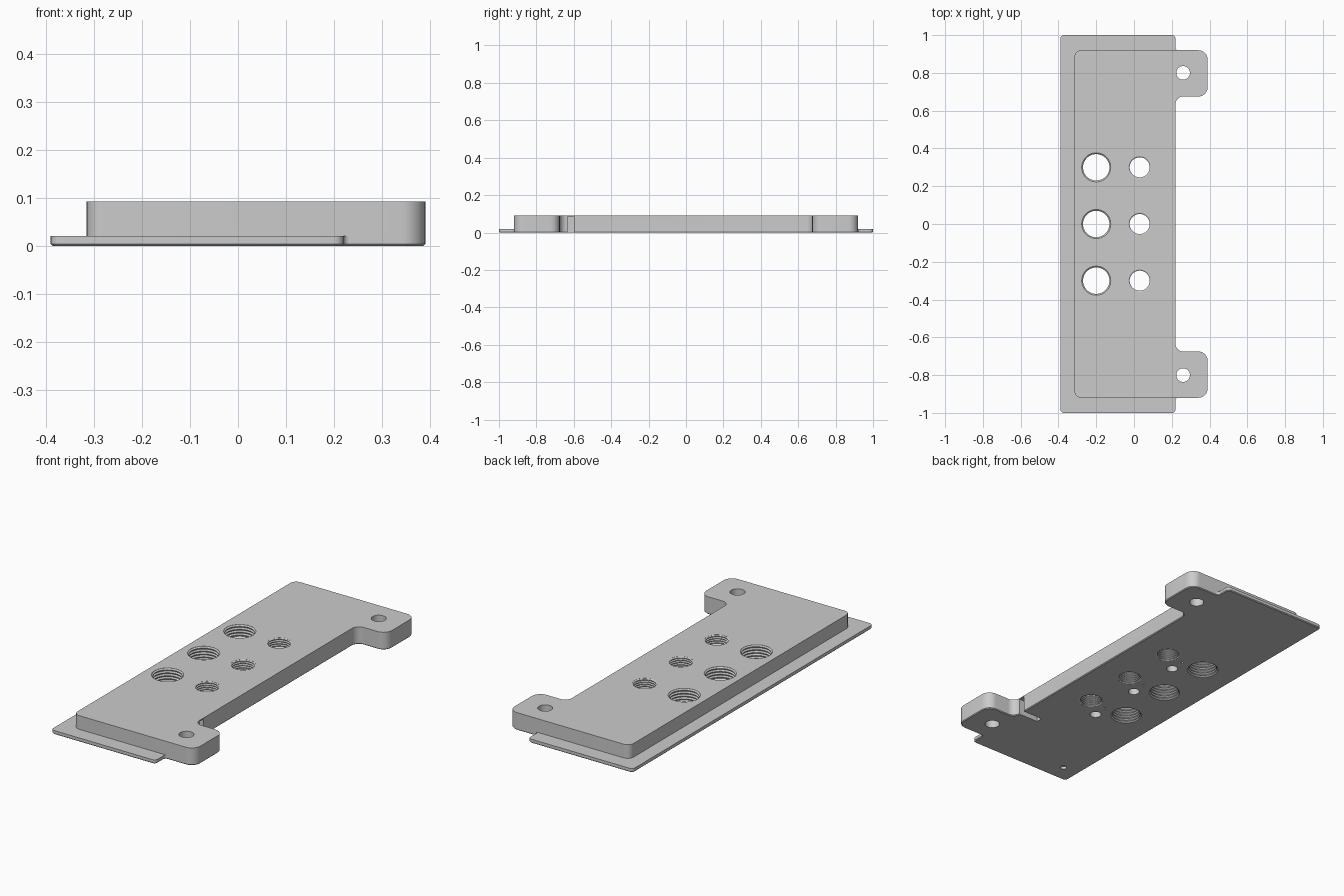
import bpy, bmesh, math
from mathutils import Vector

cube = bpy.data.objects.get("Cube")
if cube:
    bpy.data.objects.remove(cube, do_unlink=True)

grey = bpy.data.materials.new("plain grey")
grey.use_nodes = True
grey.diffuse_color = (0.6, 0.6, 0.6, 1)
grey.node_tree.nodes["Principled BSDF"].inputs["Base Color"].default_value = (0.6, 0.6, 0.6, 1)

BASE_TOP, TOP = 0.02, 0.092


def rounded_outline(corners, steps=10):
    """Fillet each right-angled corner (x, y, radius) of a closed outline."""
    points = []
    for i, (x, y, r) in enumerate(corners):
        p = Vector((x, y))
        before = (Vector(corners[i - 1][:2]) - p).normalized()
        after = (Vector(corners[(i + 1) % len(corners)][:2]) - p).normalized()
        center = p + (before + after) * r
        for k in range(steps + 1):
            t = math.pi / 2 * k / steps
            points.append(center - after * r * math.cos(t) - before * r * math.sin(t))
    return points


def mirrored(half):
    return half + [(x, -y, r) for x, y, r in reversed(half)]


def to_object(bm, name):
    bmesh.ops.recalc_face_normals(bm, faces=bm.faces)
    mesh = bpy.data.meshes.new(name)
    bm.to_mesh(mesh)
    bm.free()
    mesh.materials.append(grey)
    obj = bpy.data.objects.new(name, mesh)
    bpy.context.collection.objects.link(obj)
    return obj


def prism(name, outline, z0, z1, chamfer=0):
    bm = bmesh.new()
    face = bm.faces.new([bm.verts.new((p.x, p.y, z0)) for p in outline])
    rim = list(face.edges)
    grown = bmesh.ops.extrude_face_region(bm, geom=[face], use_keep_orig=True)["geom"]
    bmesh.ops.translate(bm, vec=(0, 0, z1 - z0),
                        verts=[g for g in grown if isinstance(g, bmesh.types.BMVert)])
    bmesh.ops.recalc_face_normals(bm, faces=bm.faces)
    if chamfer:
        bmesh.ops.bevel(bm, geom=rim, offset=chamfer, segments=1, affect='EDGES')
    return to_object(bm, name)


def lathe(bm, x, y, profile, sides=48):
    """Closed turned solid from (radius, z) pairs."""
    rings = [[bm.verts.new((x + r * math.cos(2 * math.pi * k / sides),
                            y + r * math.sin(2 * math.pi * k / sides), z))
              for k in range(sides)] for r, z in profile]
    for a, b in zip(rings, rings[1:]):
        for k in range(sides):
            n = (k + 1) % sides
            bm.faces.new((a[k], a[n], b[n], b[k]))
    bm.faces.new(rings[0][::-1])
    bm.faces.new(rings[-1])


def thread(bm, x, y, minor, major, turns):
    pitch = TOP / turns
    profile = [(major, -0.02)]
    for i in range(turns):
        profile += [(major, (i + 0.05) * pitch), (minor, (i + 0.4) * pitch),
                    (minor, (i + 0.6) * pitch), (major, (i + 0.95) * pitch)]
    lathe(bm, x, y, profile + [(major, TOP + 0.02)])


def combine(target, other, operation):
    mod = target.modifiers.new(operation, 'BOOLEAN')
    mod.operation, mod.object, mod.solver = operation, other, 'EXACT'
    bpy.ops.object.select_all(action='DESELECT')
    target.select_set(True)
    bpy.context.view_layer.objects.active = target
    bpy.ops.object.modifier_apply(modifier=mod.name)
    bpy.data.objects.remove(other, do_unlink=True)


# Thin base flange and thick body, sharing the mounting ears
ear = [(0.39, -0.92, 0.05), (0.39, -0.675, 0.05), (0.22, -0.675, 0.04)]
flange = [(-0.39, -1, 0.02), (0.22, -1, 0.02), (0.22, -0.92, 0.012)]
plate = prism("mounting_plate", rounded_outline(mirrored(flange + ear)), 0, BASE_TOP, 0.004)
body = prism("body", rounded_outline(mirrored([(-0.315, -0.92, 0.035)] + ear)), BASE_TOP, TOP)
combine(plate, body, 'UNION')

# Threaded ports, ear bolt holes and blind holes in the underside
bm = bmesh.new()
for y in (-0.3, 0, 0.3):
    thread(bm, -0.2, y, 0.07, 0.077, 6)
    thread(bm, 0.03, y, 0.053, 0.059, 8)
    lathe(bm, -0.076, y - 0.092, [(0.028, -0.02), (0.028, 0.05)], 32)
    lathe(bm, -0.076, y - 0.012, [(0.006, -0.02), (0.006, 0.03)], 16)
for y in (-0.8, 0.8):
    lathe(bm, 0.26, y, [(0.036, -0.02), (0.036, TOP + 0.02)])
lathe(bm, -0.296, -0.904, [(0.016, -0.02), (0.016, 0.015)], 24)
combine(plate, to_object(bm, "hole_cutter"), 'DIFFERENCE')

# Slot in the underside beside one ear
slot = [Vector(p) for p in ((0.105, -0.634), (0.25, -0.634), (0.25, -0.6), (0.105, -0.6))]
combine(plate, prism("slot_cutter", slot, -0.02, 0.086), 'DIFFERENCE')

bpy.ops.object.shade_smooth_by_angle(angle=math.radians(25))
